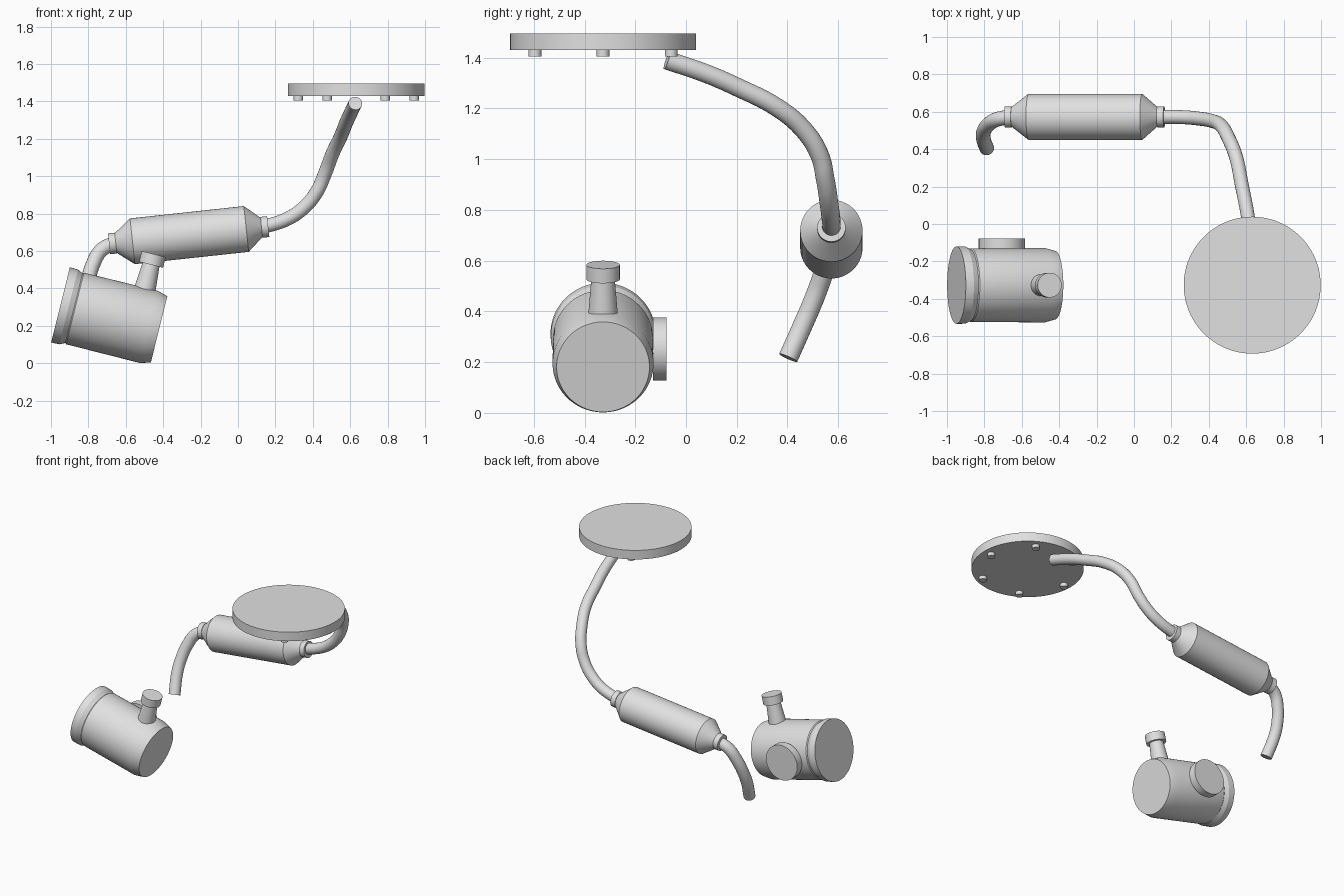
import bpy
import bmesh
from math import atan2, cos, pi, sin, sqrt
from mathutils import Matrix, Vector

cube = bpy.data.objects.get("Cube")
if cube:
    bpy.data.objects.remove(cube, do_unlink=True)

GREY = (0.75, 0.75, 0.75, 1)
metal = bpy.data.materials.new("light_grey_metal")
metal.use_nodes = True
metal.diffuse_color = GREY
metal.node_tree.nodes["Principled BSDF"].inputs["Base Color"].default_value = GREY


def finish(obj):
    """Give the part its material and smooth its rounded faces."""
    obj.data.materials.clear()
    obj.data.materials.append(metal)
    bpy.ops.object.select_all(action="DESELECT")
    obj.select_set(True)
    bpy.context.view_layer.objects.active = obj
    bpy.ops.object.shade_smooth_by_angle(angle=0.4)


def lathe(name, profile, origin, axis, sides=64):
    """Revolve (distance along axis, radius) pairs and cap both ends."""
    bm = bmesh.new()
    rings = [[bm.verts.new((r * cos(2 * pi * i / sides), r * sin(2 * pi * i / sides), d))
              for i in range(sides)] for d, r in profile]
    for a, b in zip(rings, rings[1:]):
        for i in range(sides):
            j = (i + 1) % sides
            bm.faces.new((a[i], a[j], b[j], b[i]))
    bm.faces.new(rings[0][::-1])
    bm.faces.new(rings[-1])
    turn = Vector(axis).to_track_quat("Z", "Y").to_matrix().to_4x4()
    bm.transform(Matrix.Translation(origin) @ turn)
    mesh = bpy.data.meshes.new(name)
    bm.to_mesh(mesh)
    bm.free()
    obj = bpy.data.objects.new(name, mesh)
    bpy.context.collection.objects.link(obj)
    finish(obj)


def pipe(name, points, radius):
    """Sweep a round pipe through the points."""
    curve = bpy.data.curves.new(name, "CURVE")
    curve.dimensions = "3D"
    curve.bevel_depth = radius
    curve.bevel_resolution = 8
    curve.resolution_u = 10
    curve.use_fill_caps = True
    spline = curve.splines.new("BEZIER")
    spline.bezier_points.add(len(points) - 1)
    for knot, p in zip(spline.bezier_points, points):
        knot.co = p
        knot.handle_left_type = knot.handle_right_type = "AUTO"
    obj = bpy.data.objects.new(name, curve)
    bpy.context.collection.objects.link(obj)
    bpy.ops.object.select_all(action="DESELECT")
    obj.select_set(True)
    bpy.context.view_layer.objects.active = obj
    bpy.ops.object.convert(target="MESH")
    finish(bpy.context.view_layer.objects.active)


# Round plate with a ring of bolts underneath
plate = Vector((0.632, -0.327, 1.43))
lathe("mounting_plate", [(0, 0.366), (0.065, 0.366)], plate, (0, 0, 1), 96)
for k in range(6):
    spot = plate + Vector((0.31 * cos(k * pi / 3), 0.31 * sin(k * pi / 3), 0))
    lathe(f"bolt_{k + 1}", [(-0.025, 0.025), (0.005, 0.025)], spot, (0, 0, 1), 32)

# Canister with conical ends and a collar at each end
can_axis = Vector((0.61, 0, 0.066)).normalized()
can_mid = Vector((-0.26, 0.573, 0.685))
lathe("canister", [(-0.4, 0.05), (-0.306, 0.123), (0.306, 0.123), (0.39, 0.05)],
      can_mid, can_axis)
lathe("left_collar", [(0.388, 0.056), (0.424, 0.056)], can_mid, can_axis)
lathe("right_collar", [(-0.432, 0.056), (-0.396, 0.056)], can_mid, can_axis)

# Bent pipes leaving the canister
pipe("upper_pipe", [(0.13, 0.573, 0.727), (0.26, 0.571, 0.77), (0.35, 0.563, 0.83),
                    (0.42, 0.55, 0.915), (0.467, 0.525, 1.02), (0.505, 0.46, 1.12),
                    (0.545, 0.36, 1.203), (0.578, 0.2, 1.285), (0.602, 0.08, 1.337),
                    (0.627, -0.075, 1.39)], 0.037)
pipe("lower_pipe", [(-0.66, 0.573, 0.642), (-0.73, 0.56, 0.605), (-0.775, 0.535, 0.53),
                    (-0.802, 0.497, 0.43), (-0.806, 0.46, 0.345),
                    (-0.787, 0.403, 0.217)], 0.039)

# Tilted drum with a rim at one end and a chamfer at the other
drum = Vector((-0.949, -0.327, 0.312))
along = Vector((0.527, 0, -0.131)).normalized()
up = Vector((-along.z, 0, along.x))
lathe("drum", [(0, 0.207), (0.045, 0.206), (0.074, 0.192), (0.08, 0.197),
               (0.485, 0.199), (0.543, 0.183)], drum, along, 96)

# Filler neck and cap on top of the drum
neck = drum + along * 0.418
lathe("filler_neck", [(0.16, 0.06), (0.33, 0.046)], neck, up)
lathe("filler_cap", [(0.325, 0.066), (0.384, 0.066)], neck, up)

# Round cover on the back of the drum
lathe("side_cover", [(0.197, 0.124), (0.25, 0.124)], drum + along * 0.25, (0, 1, 0))
